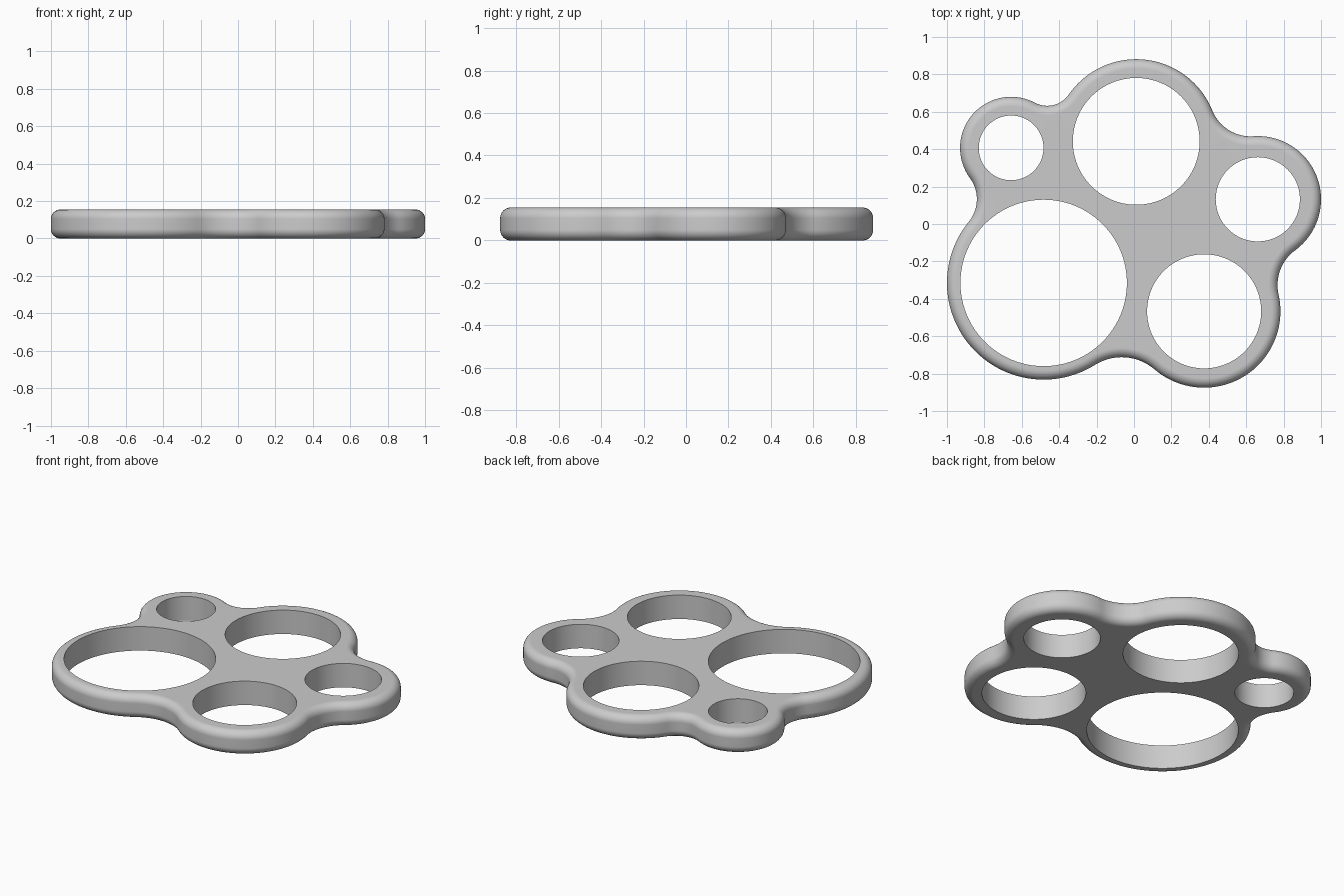
import bpy, bmesh, math
from mathutils import Vector

if "Cube" in bpy.data.objects:
    bpy.data.objects.remove(bpy.data.objects["Cube"])

HEIGHT, ROUND, STEPS = 0.155, 0.05, 8

# Counter-clockwise lobes: x, y, hole radius, outer radius, fillet to next lobe
LOBES = [
    (0.662, 0.132, 0.225, 0.338, 0.22),
    (0.012, 0.442, 0.339, 0.439, 0.14),
    (-0.657, 0.407, 0.173, 0.273, 0.19),
    (-0.483, -0.315, 0.445, 0.517, 0.27),
    (0.375, -0.467, 0.305, 0.408, 0.23),
]
N = len(LOBES)


def fillet_centre(i):
    ax, ay, _, ra, f = LOBES[i]
    bx, by, _, rb, _ = LOBES[(i + 1) % N]
    a, b = Vector((ax, ay)), Vector((bx, by))
    d = (b - a).length
    u = (b - a) / d
    p, q = ra + f, rb + f
    t = (p * p - q * q + d * d) / (2 * d)
    return a + u * t + Vector((u.y, -u.x)) * math.sqrt(p * p - t * t)


def arc(centre, radius, start, end, sign, count):
    # sign +1: convex, counter-clockwise; -1: concave, clockwise
    a0 = math.atan2(*(start - centre).yx)
    a1 = math.atan2(*(end - centre).yx)
    sweep = sign * ((sign * (a1 - a0)) % (2 * math.pi))
    out = []
    for k in range(count):
        a = a0 + sweep * k / count
        n = Vector((math.cos(a), math.sin(a)))
        out.append((centre + n * radius, n * sign))
    return out


# Outline: lobe arcs joined by tangent concave fillets
fillets = [fillet_centre(i) for i in range(N)]
outline = []
for i in range(N):
    c = Vector(LOBES[i][:2])
    nxt = Vector(LOBES[(i + 1) % N][:2])
    outline += arc(c, LOBES[i][3], fillets[i - 1], fillets[i], 1, 48)
    outline += arc(fillets[i], LOBES[i][4], c, nxt, -1, 16)

bm = bmesh.new()


def ring(points, z):
    return [bm.verts.new((p.x, p.y, z)) for p in points]


def bridge(lower, upper, flip=False):
    n = len(lower)
    for k in range(n):
        m = (k + 1) % n
        quad = [lower[k], lower[m], upper[m], upper[k]]
        bm.faces.new(quad[::-1] if flip else quad)


# Rounded outer wall
profile = []
for k in range(STEPS + 1):
    a = math.pi / 2 * k / STEPS
    profile.append((ROUND * (1 - math.sin(a)), ROUND * (1 - math.cos(a))))
profile += [(inset, HEIGHT - z) for inset, z in reversed(profile)]
rings = [ring([p - n * inset for p, n in outline], z) for inset, z in profile]
for lo, hi in zip(rings, rings[1:]):
    bridge(lo, hi)
bottom, top = [rings[0]], [rings[-1]]

# Straight hole walls
for x, y, r, _, _ in LOBES:
    pts = [Vector((x + r * math.cos(math.tau * k / 96), y + r * math.sin(math.tau * k / 96)))
           for k in range(96)]
    lo, hi = ring(pts, 0), ring(pts, HEIGHT)
    bridge(lo, hi, True)
    bottom.append(lo)
    top.append(hi)

# Flat top and bottom around the holes
for loops, nz in ((bottom, -1), (top, 1)):
    edges = [bm.edges.get((l[k - 1], l[k])) for l in loops for k in range(len(l))]
    bmesh.ops.triangle_fill(bm, edges=edges, use_beauty=True, normal=(0, 0, nz))
bmesh.ops.recalc_face_normals(bm, faces=bm.faces[:])

mesh = bpy.data.meshes.new("ring_plate")
bm.to_mesh(mesh)
bm.free()
plate = bpy.data.objects.new("ring_plate", mesh)
bpy.context.collection.objects.link(plate)
bpy.context.view_layer.objects.active = plate
plate.select_set(True)
bpy.ops.object.shade_smooth_by_angle(angle=math.radians(35))
weighted = plate.modifiers.new("even_shading", 'WEIGHTED_NORMAL')
weighted.keep_sharp = True
